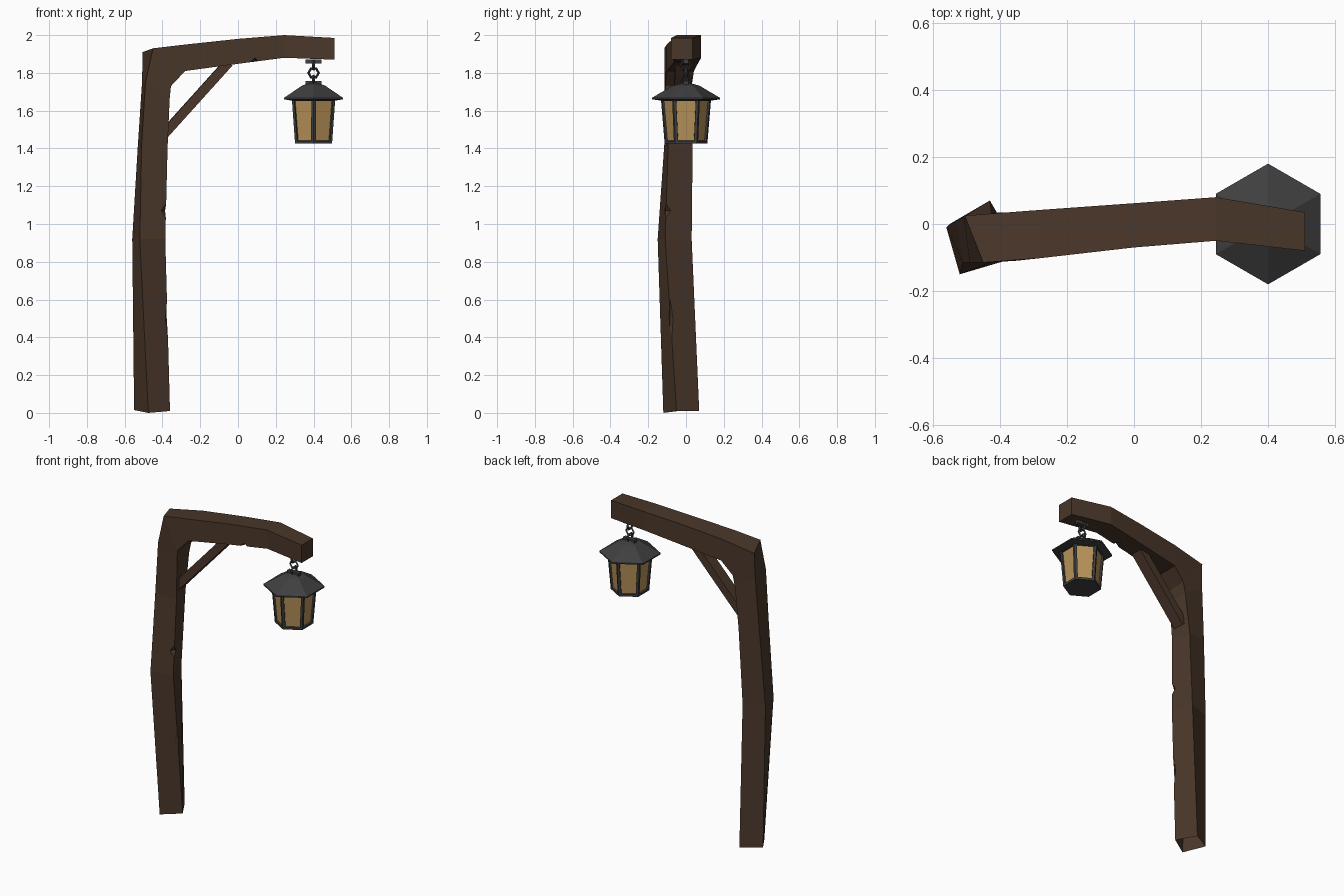
import bpy, bmesh, math
from mathutils import Vector, Matrix

if "Cube" in bpy.data.objects:
    bpy.data.objects.remove(bpy.data.objects["Cube"])


def material(name, rgb):
    m = bpy.data.materials.new(name)
    m.diffuse_color = (*rgb, 1)
    m.use_nodes = True
    m.node_tree.nodes["Principled BSDF"].inputs["Base Color"].default_value = m.diffuse_color
    return m


wood = material("wood", (0.068, 0.038, 0.023))
iron = material("iron", (0.05, 0.05, 0.052))
glass = material("glass", (0.48, 0.29, 0.1))


def finish(bm, name, *mats):
    bmesh.ops.recalc_face_normals(bm, faces=bm.faces)
    me = bpy.data.meshes.new(name)
    bm.to_mesh(me)
    bm.free()
    ob = bpy.data.objects.new(name, me)
    bpy.context.collection.objects.link(ob)
    for m in mats:
        me.materials.append(m)
    return ob


def loft(bm, rings):
    """Skin a list of closed point rings and cap both ends."""
    vs = [[bm.verts.new(p) for p in r] for r in rings]
    n = len(vs[0])
    for a, b in zip(vs, vs[1:]):
        for i in range(n):
            j = (i + 1) % n
            bm.faces.new((a[i], a[j], b[j], b[i]))
    bm.faces.new(vs[0])
    bm.faces.new(vs[-1])


def bar(name, a, b, width, height, mat):
    """Straight box-section bar between two points."""
    a, b = Vector(a), Vector(b)
    bm = bmesh.new()
    bmesh.ops.create_cube(bm, size=1)
    d = b - a
    bm.transform(Matrix.Translation((a + b) / 2) @ d.to_track_quat('X', 'Z').to_matrix().to_4x4()
                 @ Matrix.Diagonal((d.length, width, height, 1)))
    return finish(bm, name, mat)


# Crooked post bending into the beam: rings ordered front, right, back, left
rings = [
    [(-.475, -.12, 0), (-.36, -.05, .01), (-.43, .07, .01), (-.55, 0, .015)],
    [(-.52, -.15, .92), (-.385, -.11, .92), (-.425, .03, .92), (-.56, -.01, .92)],
    [(-.51, -.115, 1.42), (-.373, -.095, 1.4), (-.40, .035, 1.4), (-.53, .01, 1.42)],
    [(-.49, -.115, 1.75), (-.362, -.105, 1.66), (-.37, .03, 1.66), (-.508, .02, 1.75)],
    [(-.45, -.115, 1.93), (-.355, -.11, 1.73), (-.355, .03, 1.73), (-.505, .025, 1.91)],
]
# Beam sections: x, front y, back y, bottom z, top z
for x, y0, y1, z0, z1 in [(-.28, -.102, .042, 1.81, 1.95), (0, -.07, .062, 1.848, 1.98),
                          (.245, -.05, .08, 1.88, 2.0), (.51, -.08, .035, 1.87, 1.985)]:
    rings.append([(x, y0, z1), (x, y0, z0), (x, y1, z0), (x, y1, z1)])
bm = bmesh.new()
loft(bm, rings)
post = finish(bm, "post_and_beam", wood)

# Chips knocked out of the edges
for i, (pos, size) in enumerate([((-.38, -.108, 1.07), (.03, .035, .04)),
                                 ((-.37, -.084, .5), (.018, .025, .18)),
                                 ((.09, -.064, 1.858), (.025, .05, .022))]):
    bm = bmesh.new()
    bmesh.ops.create_uvsphere(bm, u_segments=4, v_segments=2, radius=1)
    bm.transform(Matrix.Translation(pos) @ Matrix.Diagonal((*size, 1)))
    cut = finish(bm, f"chip_cutter_{i}", wood)
    cut.hide_render = True
    cut.hide_set(True)
    mod = post.modifiers.new("chip", 'BOOLEAN')
    mod.operation, mod.solver, mod.object = 'DIFFERENCE', 'EXACT', cut
bpy.context.view_layer.objects.active = post
for mod in list(post.modifiers):
    bpy.ops.object.modifier_apply(modifier=mod.name)
for ob in [o for o in bpy.data.objects if o.name.startswith("chip_cutter")]:
    bpy.data.objects.remove(ob)

# Post is open underneath
bm = bmesh.new()
bm.from_mesh(post.data)
bmesh.ops.delete(bm, geom=[f for f in bm.faces if all(v.co.z < .03 for v in f.verts)],
                 context='FACES')
bm.to_mesh(post.data)
bm.free()

# Diagonal brace
bar("brace", (-.39, -.035, 1.478), (-.05, -.02, 1.855), .075, .05, wood)

# Lantern
CX = .4


def hexagon(r, z):
    return [(CX + r * math.sin(k * math.pi / 3), r * math.cos(k * math.pi / 3), z)
            for k in range(6)]


# Six-sided body with recessed panes
bm = bmesh.new()
loft(bm, [hexagon(.113, 1.425), hexagon(.133, 1.665)])
bm.faces.ensure_lookup_table()
bmesh.ops.recalc_face_normals(bm, faces=bm.faces)
panes = [f for f in bm.faces if abs(f.normal.z) < .5]
bmesh.ops.inset_individual(bm, faces=panes, thickness=.02)
bmesh.ops.inset_individual(bm, faces=panes, thickness=.001, depth=-.01)
for f in panes:
    f.material_index = 1
finish(bm, "lantern_body", iron, glass)

# Roof
bm = bmesh.new()
loft(bm, [hexagon(.125, 1.652), hexagon(.18, 1.66), hexagon(.18, 1.668),
          hexagon(.07, 1.733), hexagon(.005, 1.75)])
finish(bm, "lantern_roof", iron)

# Chain: end staples and three interlocked links
for name, z in (("top_staple", 1.86), ("bottom_staple", 1.747)):
    bar(name, (CX - .042, 0, z), (CX + .042, 0, z), .025, .022, iron)
for i, (z, turn) in enumerate([(1.84, True), (1.80, False), (1.762, True)]):
    bpy.ops.mesh.primitive_torus_add(
        major_segments=6, minor_segments=4, major_radius=.027, minor_radius=.007,
        location=(CX, 0, z),
        rotation=(math.pi / 2, 0, math.pi / 2 if turn else 0))
    link = bpy.context.object
    link.name = f"chain_link_{i}"
    link.data.materials.append(iron)
    for p in link.data.polygons:
        p.use_smooth = False
